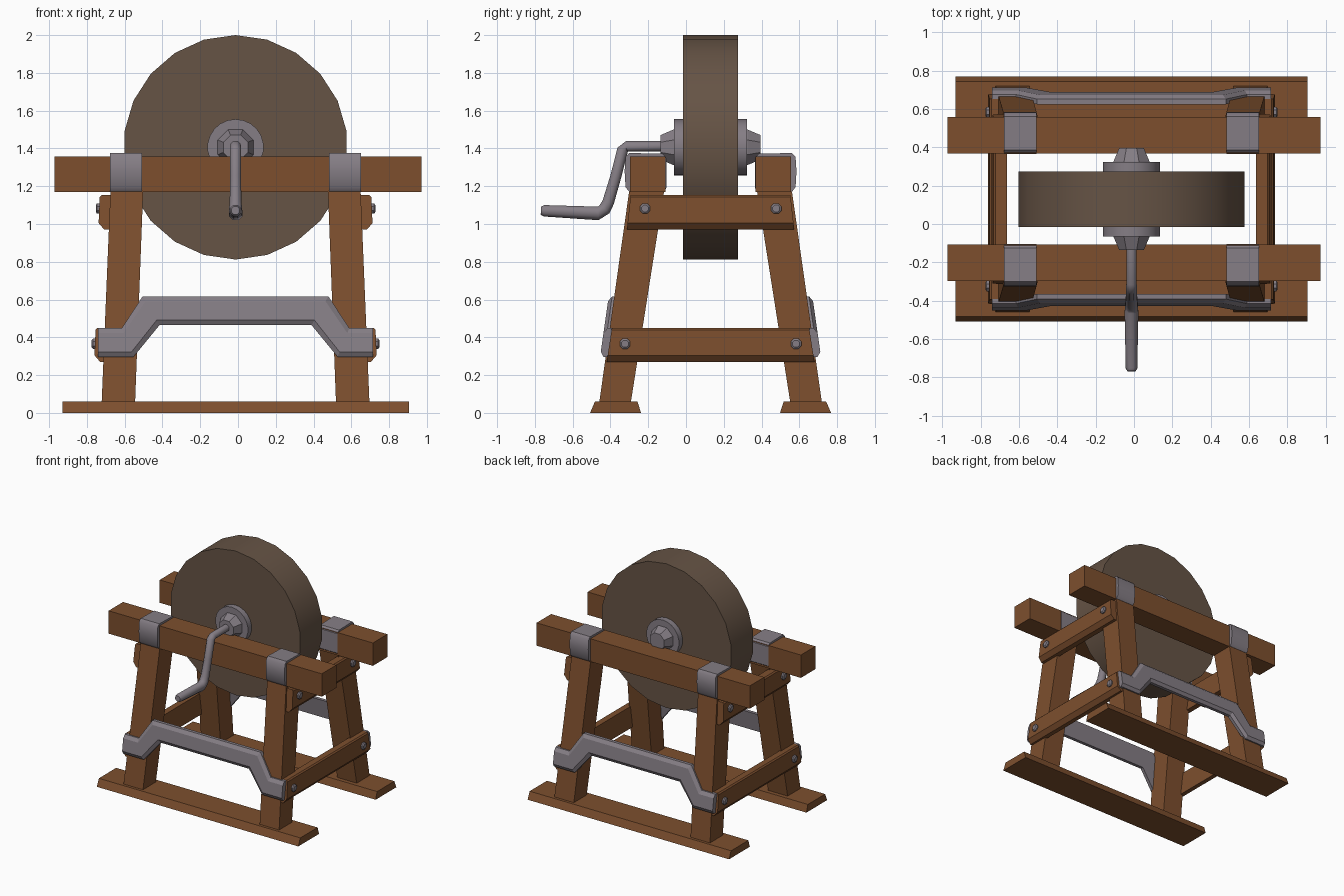
import bpy, bmesh, math

if "Cube" in bpy.data.objects:
    bpy.data.objects.remove(bpy.data.objects["Cube"])

CX, CY = -0.013, 0.13          # centre of the frame
AXLE = 1.406                   # axle height


def material(name, rgb):
    m = bpy.data.materials.new(name)
    m.diffuse_color = (*rgb, 1)
    m.use_nodes = True
    m.node_tree.nodes["Principled BSDF"].inputs["Base Color"].default_value = m.diffuse_color
    return m


WOOD = material("brown wood", (0.205, 0.078, 0.027))
STONE = material("grindstone brown", (0.133, 0.088, 0.060))
STEEL = material("grey steel", (0.235, 0.208, 0.235))


def loft(name, rings, mat, smooth=None):
    """Skin a list of equal-length rings and cap both ends."""
    bm = bmesh.new()
    rows = [[bm.verts.new(p) for p in r] for r in rings]
    n = len(rows[0])
    for a, b in zip(rows, rows[1:]):
        for i in range(n):
            j = (i + 1) % n
            bm.faces.new((a[i], a[j], b[j], b[i]))
    bm.faces.new(rows[0])
    bm.faces.new(rows[-1])
    bmesh.ops.recalc_face_normals(bm, faces=bm.faces)
    me = bpy.data.meshes.new(name)
    bm.to_mesh(me)
    bm.free()
    me.materials.append(mat)
    ob = bpy.data.objects.new(name, me)
    bpy.context.collection.objects.link(ob)
    if smooth:
        bpy.ops.object.select_all(action='DESELECT')
        ob.select_set(True)
        bpy.context.view_layer.objects.active = ob
        bpy.ops.object.shade_smooth_by_angle(angle=math.radians(smooth))
    return ob


def turned(name, profile, sides, mat, smooth=None, phase=0.0):
    """Lathe (y, radius) pairs around the axle, vertex on top."""
    rings = []
    for y, r in profile:
        ang = [2 * math.pi * (i + phase) / sides for i in range(sides)]
        rings.append([(CX + r * math.sin(a), y, AXLE + r * math.cos(a)) for a in ang])
    return loft(name, rings, mat, smooth)


# Grindstone, hub flange and tapered collars
turned("grindstone", [(-0.016, 0.594), (0.274, 0.594)], 22, STONE, 30)
turned("hub_flange", [(-0.064, 0.149), (0.322, 0.149)], 22, STEEL, 30)
turned("front_collar", [(-0.05, 0.102), (-0.066, 0.102), (-0.135, 0.07)], 8, STEEL, None, 0.5)
turned("back_collar", [(0.31, 0.102), (0.325, 0.102), (0.395, 0.07)], 8, STEEL, None, 0.5)

# Crank handle: tube along (y, z, radius) path
path = [(-0.10, 1.412, 0.028), (-0.315, 1.412, 0.028), (-0.335, 1.395, 0.03),
        (-0.372, 1.25, 0.03), (-0.412, 1.115, 0.032), (-0.43, 1.08, 0.035),
        (-0.465, 1.056, 0.037), (-0.752, 1.07, 0.031), (-0.768, 1.071, 0.022)]
rings = []
for i, (y, z, r) in enumerate(path):
    a, b = path[max(i - 1, 0)], path[min(i + 1, len(path) - 1)]
    dy, dz = b[0] - a[0], b[1] - a[1]
    l = math.hypot(dy, dz)
    ring = []
    for k in range(8):
        t = 2 * math.pi * (k + 0.5) / 8
        u, v = r * 1.05 * math.cos(t), r * 1.05 * math.sin(t)
        ring.append((CX + u, y - v * dz / l, z + v * dy / l))
    rings.append(ring)
loft("crank_handle", rings, STEEL, 50)


def leg_outer(z):              # distance of a leg's outer face from CY
    return 0.59 - (z - 0.05) * 0.1425


for s, side in ((-1, "front"), (1, "back")):
    def Y(d):
        return CY + s * d

    # Foot rail with sloped long edges
    prof = [(0.638, 0), (0.612, 0.06), (0.387, 0.06), (0.368, 0)]
    loft(side + "_foot_rail", [[(x, Y(d), z) for d, z in prof] for x in (-0.93, 0.905)], WOOD)

    # Top beam
    prof = [(0.238, 1.17), (0.427, 1.17), (0.427, 1.358), (0.238, 1.358)]
    loft(side + "_top_beam", [[(x, Y(d), z) for d, z in prof] for x in (-0.971, 0.971)], WOOD)

    for m, hand in ((-1, "left"), (1, "right")):
        # Splayed leg
        rings = []
        for z, x0, x1, d0, d1 in ((0.05, 0.532, 0.709, 0.423, 0.59),
                                  (1.18, 0.489, 0.662, 0.245, 0.43)):
            rings.append([(CX + m * x, Y(d), z) for x, d in
                          ((x0, d0), (x1, d0), (x1, d1), (x0, d1))])
        loft(f"{side}_{hand}_leg", rings, WOOD)

        # Steel strap around the beam, chamfered edges
        prof = [(0.234, 1.19), (0.25, 1.172), (0.432, 1.172), (0.45, 1.195), (0.455, 1.28),
                (0.45, 1.355), (0.43, 1.376), (0.255, 1.372), (0.234, 1.35)]
        loft(f"{side}_{hand}_strap", [[(CX + m * x, Y(d), z) for d, z in prof]
                                      for x in (0.494, 0.664)], STEEL, 40)

    # Cranked steel brace: section swept over (x, z, mitre) stations
    half = [(0.727, 0.373, 0), (0.571, 0.373, 0.41), (0.447, 0.541, 0.59)]
    stations = [(-x, z, -k) for x, z, k in half] + [(x, z, k) for x, z, k in reversed(half)]
    section = [(-0.076, -0.015), (-0.076, 0.012), (-0.05, 0.03),
               (0.05, 0.03), (0.076, 0.012), (0.076, -0.015)]
    loft(side + "_brace", [[(CX + x + k * h, Y(leg_outer(z + h) + t), z + h)
                            for h, t in section] for x, z, k in stations], STEEL)

# Side boards tying front and back legs, with bolts
for m, hand in ((-1, "left"), (1, "right")):
    for level, z0, z1, d0, d1, xi, xo, bz, bd in (
            ("upper", 0.97, 1.153, 0.443, 0.423, 0.65, 0.725, 1.082, 0.347),
            ("lower", 0.27, 0.45, 0.55, 0.522, 0.68, 0.747, 0.366, 0.453)):
        prof = [(xi, z0), (xo - 0.03, z0), (xo, z0 + 0.035),
                (xo - 0.006, z1 - 0.01), (xo - 0.016, z1), (xi, z1)]
        rings = []
        for s in (-1, 1):
            rings.append([(CX + m * x, CY + s * (d0 + (d1 - d0) * (z - z0) / (z1 - z0)), z)
                          for x, z in prof])
        loft(f"{hand}_{level}_board", rings, WOOD)
        for s, side in ((-1, "front"), (1, "back")):
            rings = []
            for x, r in ((xo - 0.02, 0.03), (xo + 0.008, 0.03), (xo + 0.015, 0.02)):
                rings.append([(CX + m * x, CY + s * bd + r * math.cos(math.pi * (k + 0.5) / 4),
                               bz + r * math.sin(math.pi * (k + 0.5) / 4)) for k in range(8)])
            loft(f"{hand}_{level}_{side}_bolt", rings, STEEL)
